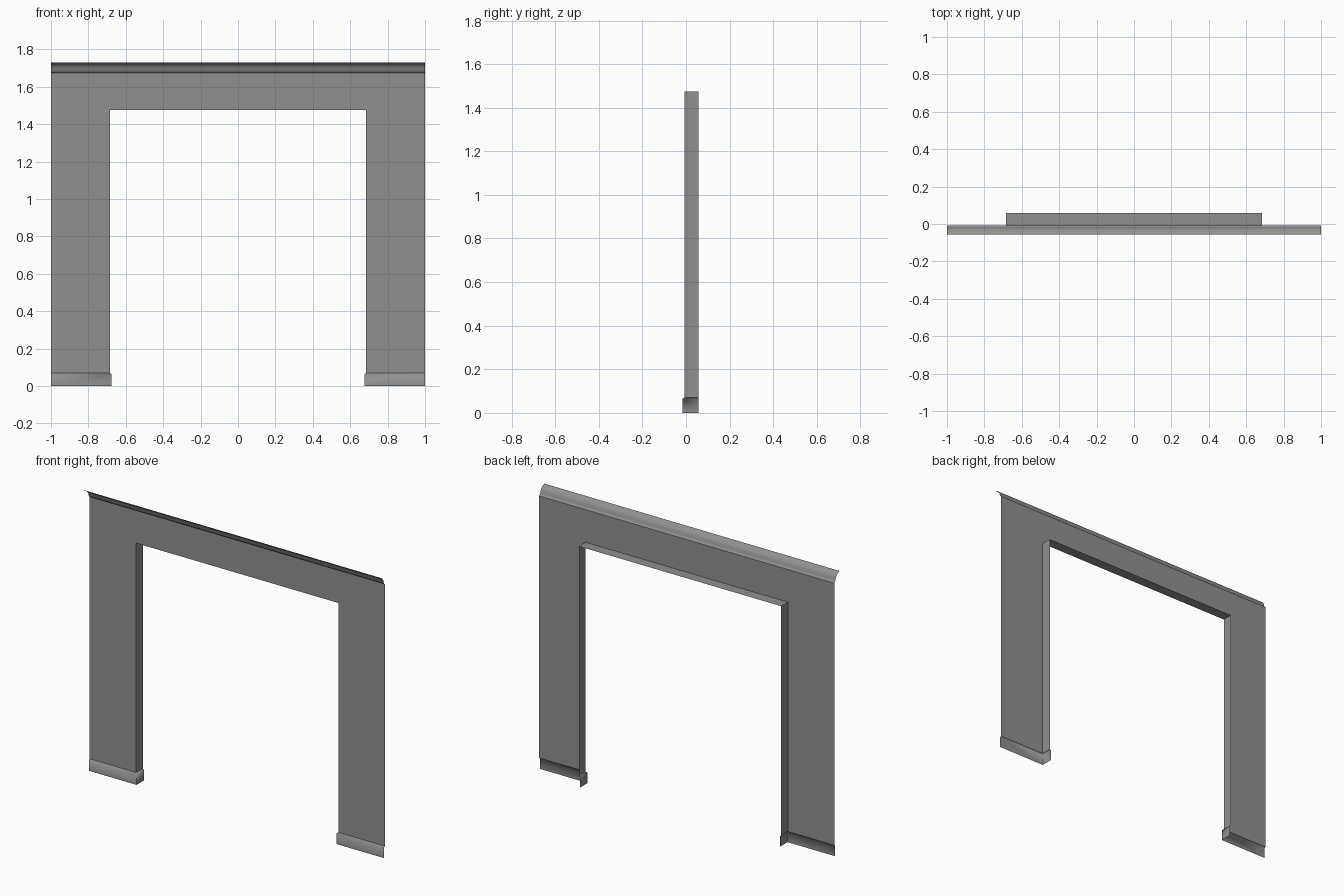
import bpy
import math

cube = bpy.data.objects.get("Cube")
if cube:
    bpy.data.objects.remove(cube, do_unlink=True)

FACE, BACK = -0.007, 0.058          # wall plane and rear edge of the reveal
HALF, OPEN = 1.0, 0.685             # half widths of wall and opening
BASE, HEAD, TOP = 0.07, 1.475, 1.675

grey = bpy.data.materials.new("plain grey")
grey.use_nodes = True
grey.diffuse_color = (0.28, 0.28, 0.28, 1)
grey.node_tree.nodes["Principled BSDF"].inputs["Base Color"].default_value = grey.diffuse_color


def sheet(name, rows, skip=(), smooth=None):
    """Skin a grid of points into an open surface, leaving out skipped cells."""
    n = len(rows[0])
    faces = [(r * n + c, r * n + c + 1, (r + 1) * n + c + 1, (r + 1) * n + c)
             for r in range(len(rows) - 1) for c in range(n - 1) if (r, c) not in skip]
    mesh = bpy.data.meshes.new(name)
    mesh.from_pydata([p for row in rows for p in row], [], faces)
    mesh.materials.append(grey)
    obj = bpy.data.objects.new(name, mesh)
    bpy.context.collection.objects.link(obj)
    if smooth:
        bpy.ops.object.select_all(action='DESELECT')
        obj.select_set(True)
        bpy.context.view_layer.objects.active = obj
        bpy.ops.object.shade_smooth_by_angle(angle=math.radians(smooth))
    return obj


# Wall front with the doorway left open
sheet("wall_front",
      [[(x, FACE, z) for x in (-HALF, -OPEN, OPEN, HALF)] for z in (BASE, HEAD, TOP)],
      skip={(0, 1)})

# Reveal lining the doorway
arch = [(-OPEN, BASE), (-OPEN, HEAD), (OPEN, HEAD), (OPEN, BASE)]
sheet("door_reveal", [[(x, y, z) for x, z in arch] for y in (BACK, FACE)])

# Crown moulding flaring forward
crown = [(0, 0), (0.007, 0.004), (0.011, 0.015), (0.015, 0.029),
         (0.023, 0.041), (0.035, 0.05), (0.05, 0.056)]
sheet("crown_moulding",
      [[(x, FACE - out, TOP + up) for x in (-HALF, HALF)] for out, up in crown],
      smooth=60)

# Skirting wrapped round the foot of each pier
skirt = [(0.008, 0), (0.008, 0.065), (0, BASE)]
for side, label in ((-1, "right"), (1, "left")):
    rows = []
    for out, z in skirt:
        inner = side * (OPEN - out)
        row = [(side * HALF, FACE - out, z), (inner, FACE - out, z), (inner, BACK, z)]
        rows.append(row[::-side])
    sheet(label + "_skirting", rows, smooth=75)
